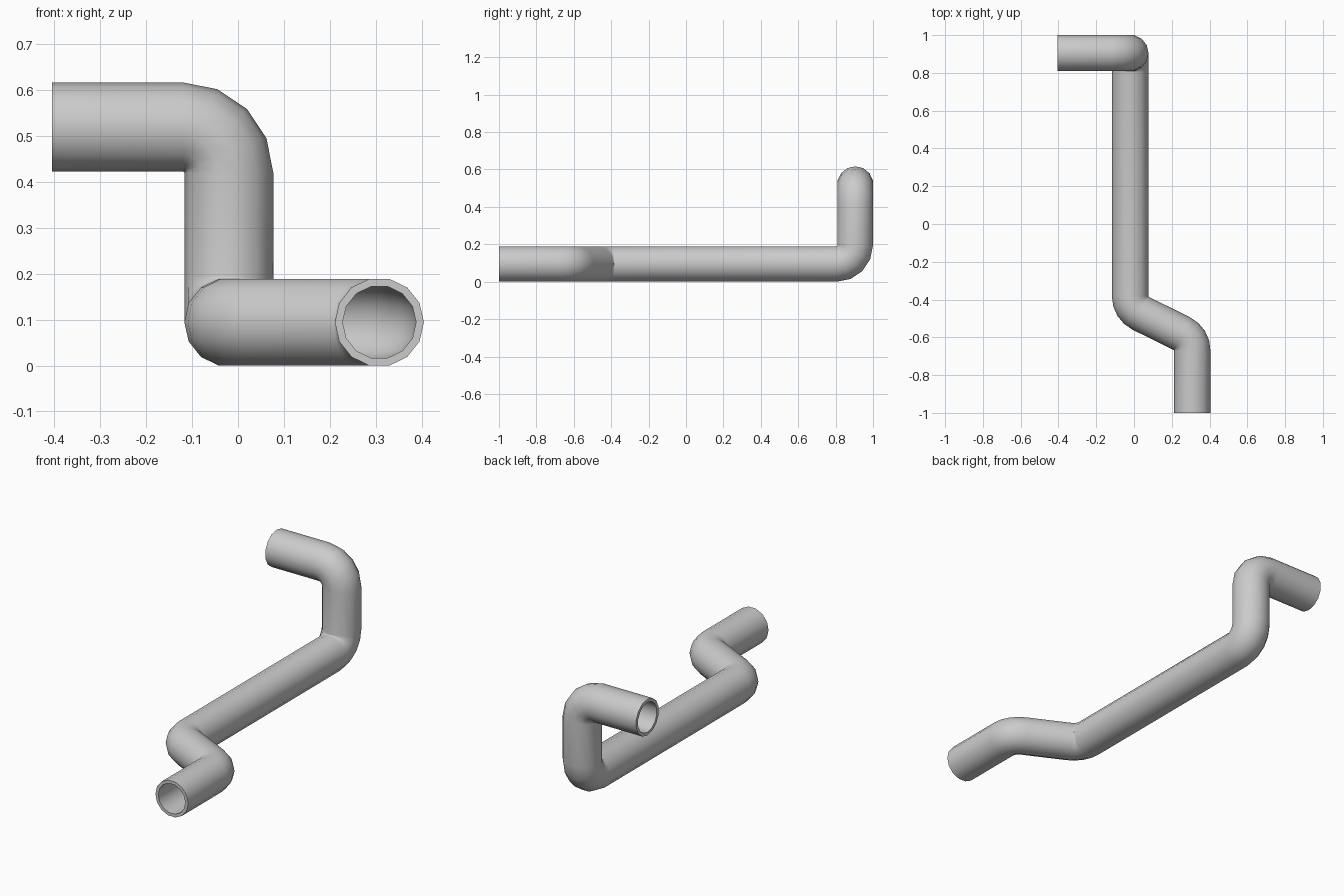
import bpy, bmesh, math
from mathutils import Vector, Quaternion

if "Cube" in bpy.data.objects:
    bpy.data.objects.remove(bpy.data.objects["Cube"])

SIDES, R_OUT, R_IN, BEND, STEPS = 14, 0.097, 0.080, 0.1, 4

# Centreline corners of the pipe, from the front opening to the back one
corners = [Vector(p) for p in (
    (0.308, -1.0, 0.0945), (0.308, -0.608, 0.0945), (-0.02, -0.445, 0.0945),
    (-0.02, 0.905, 0.0945), (-0.02, 0.905, 0.52), (-0.405, 0.905, 0.52))]

# Frames (position, side vector, up vector): round off every corner with an arc
side, up = Vector((1, 0, 0)), Vector((0, 0, 1))
frames = [(corners[0], side, up)]
for prev, here, nxt in zip(corners, corners[1:], corners[2:]):
    d0, d1 = (here - prev).normalized(), (nxt - here).normalized()
    angle, axis = d0.angle(d1), d0.cross(d1).normalized()
    start = here - d0 * BEND * math.tan(angle / 2)
    centre = start + axis.cross(d0) * BEND
    for i in range(STEPS + 1):
        q = Quaternion(axis, angle * i / STEPS)
        frames.append((centre + q @ (start - centre), q @ side, q @ up))
    side, up = q @ side, q @ up
frames.append((corners[-1], side, up))

bm = bmesh.new()


def ring(frame, radius):
    pos, s, u = frame
    return [bm.verts.new(pos + radius * (s * math.cos(a) + u * math.sin(a)))
            for a in (2 * math.pi * k / SIDES for k in range(SIDES))]


# Outer wall out, inner wall back, closed by the two end rims
rings = [ring(f, R_OUT) for f in frames] + [ring(f, R_IN) for f in reversed(frames)]
for a, b in zip(rings, rings[1:] + rings[:1]):
    for k in range(SIDES):
        j = (k + 1) % SIDES
        bm.faces.new((a[k], a[j], b[j], b[k]))
bmesh.ops.recalc_face_normals(bm, faces=bm.faces)

mesh = bpy.data.meshes.new("bent_pipe")
bm.to_mesh(mesh)
bm.free()
pipe = bpy.data.objects.new("bent_pipe", mesh)
bpy.context.collection.objects.link(pipe)
bpy.context.view_layer.objects.active = pipe
pipe.select_set(True)
bpy.ops.object.shade_smooth_by_angle(angle=math.radians(35))
